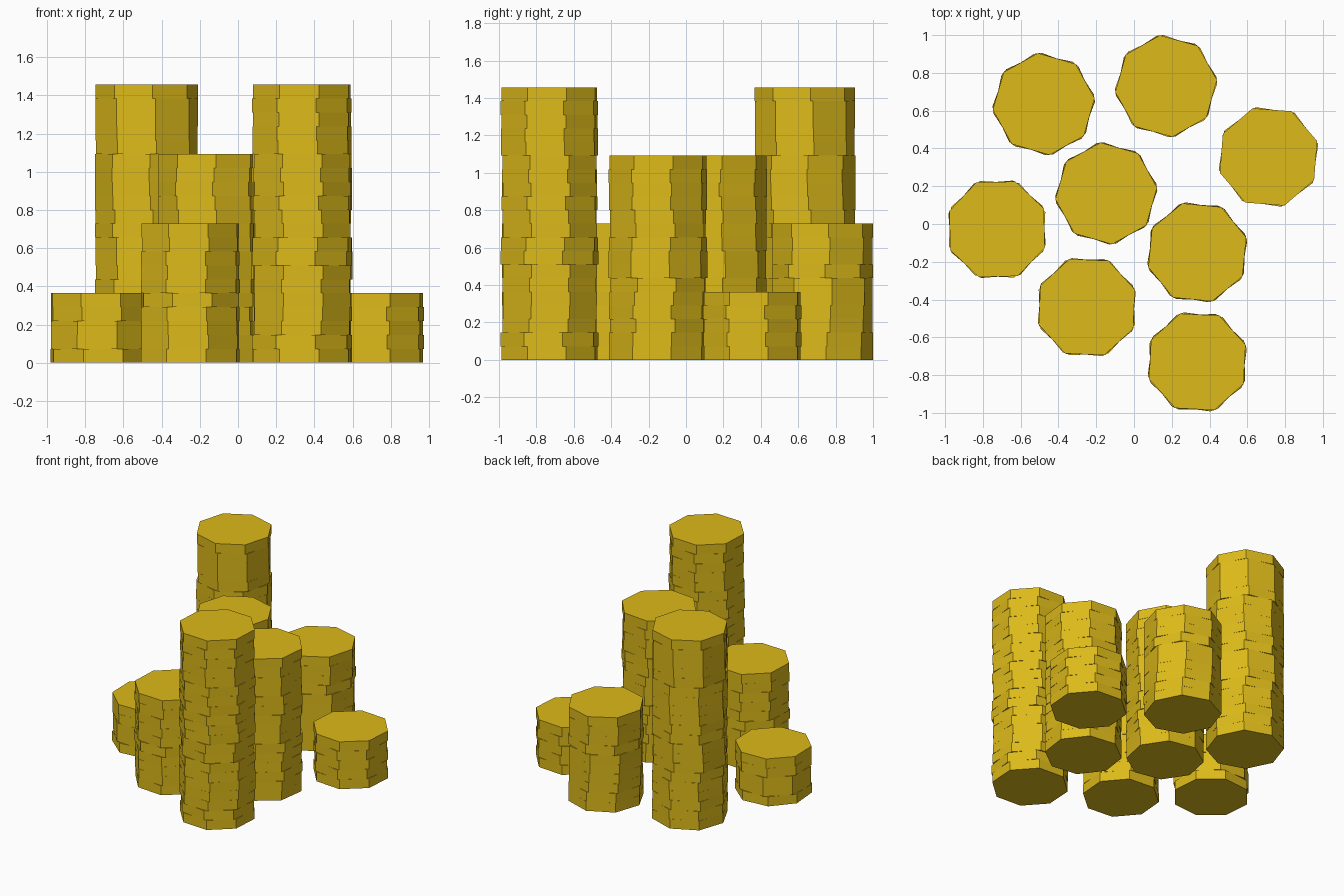
import bpy, bmesh, math, random
from mathutils import Matrix

if "Cube" in bpy.data.objects:
    bpy.data.objects.remove(bpy.data.objects["Cube"])

random.seed(4)
R = 0.271          # coin corner radius
T = 0.0728         # coin thickness

gold = bpy.data.materials.new("gold")
gold.diffuse_color = (0.72, 0.49, 0.01, 1)
gold.use_nodes = True
gold.node_tree.nodes["Principled BSDF"].inputs["Base Color"].default_value = gold.diffuse_color


def coin_stack(name, x, y, count, turn):
    """Pile of eight-sided coins, each twisted slightly from its neighbours."""
    bm = bmesh.new()
    for i in range(count):
        jitter = 0 if i == count - 1 else random.uniform(-5, 5)
        m = (Matrix.Translation((0, 0, (i + 0.5) * T))
             @ Matrix.Rotation(math.radians(turn + jitter), 4, 'Z'))
        geo = bmesh.ops.create_cone(bm, cap_ends=True, segments=8,
                                    radius1=R, radius2=R, depth=T)
        # put a corner on the +x axis before turning the coin
        v = geo["verts"][0].co
        align = Matrix.Rotation(-math.atan2(v.y, v.x), 4, 'Z')
        bmesh.ops.transform(bm, matrix=m @ align, verts=geo["verts"])
    mesh = bpy.data.meshes.new(name)
    bm.to_mesh(mesh)
    bm.free()
    mesh.materials.append(gold)
    ob = bpy.data.objects.new(name, mesh)
    ob.location = (x, y, 0)
    bpy.context.collection.objects.link(ob)


# name, x, y, coins, rotation in degrees
stacks = [
    ("coin_stack_back_left", -0.478, 0.635, 20, 6.5),
    ("coin_stack_back", 0.17, 0.73, 10, 7),
    ("coin_stack_right", 0.712, 0.355, 5, 18),
    ("coin_stack_centre", -0.147, 0.162, 15, 6.5),
    ("coin_stack_left", -0.725, -0.028, 5, 24),
    ("coin_stack_front_left", -0.25, -0.44, 10, 20),
    ("coin_stack_centre_right", 0.335, -0.15, 15, 17),
    ("coin_stack_front", 0.335, -0.73, 20, 19.5),
]
for s in stacks:
    coin_stack(*s)
